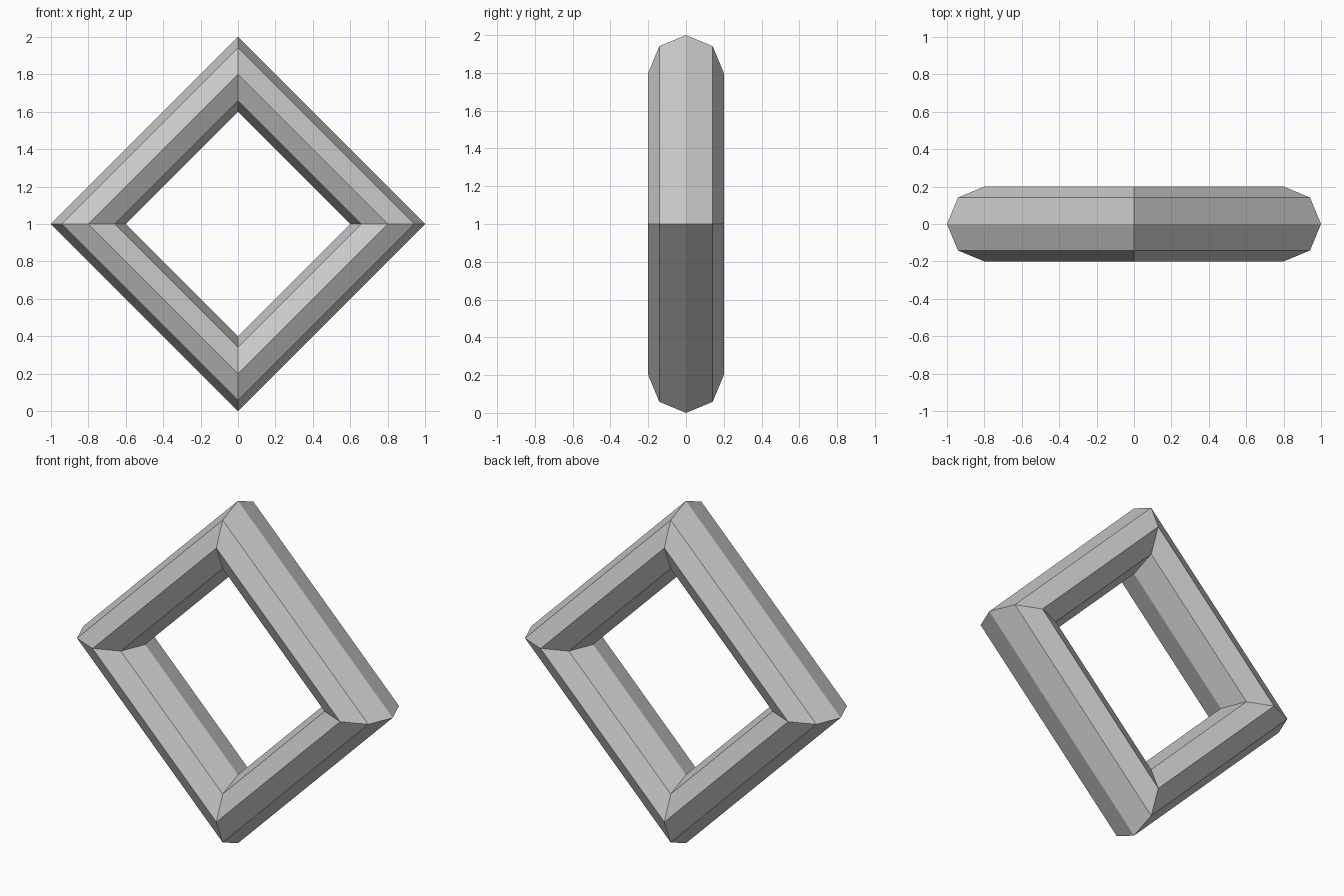
import bpy
import math

if "Cube" in bpy.data.objects:
    bpy.data.objects.remove(bpy.data.objects["Cube"])

# Low-poly ring: four straight sides with an octagonal section, standing on one corner
bpy.ops.mesh.primitive_torus_add(
    major_segments=4, minor_segments=8,
    major_radius=0.8, minor_radius=0.2,
    location=(0, 0, 1), rotation=(math.pi / 2, 0, 0))
ring = bpy.context.object
ring.name = "diamond_ring"
bpy.ops.object.transform_apply(location=True, rotation=True, scale=True)
bpy.ops.object.shade_flat()
